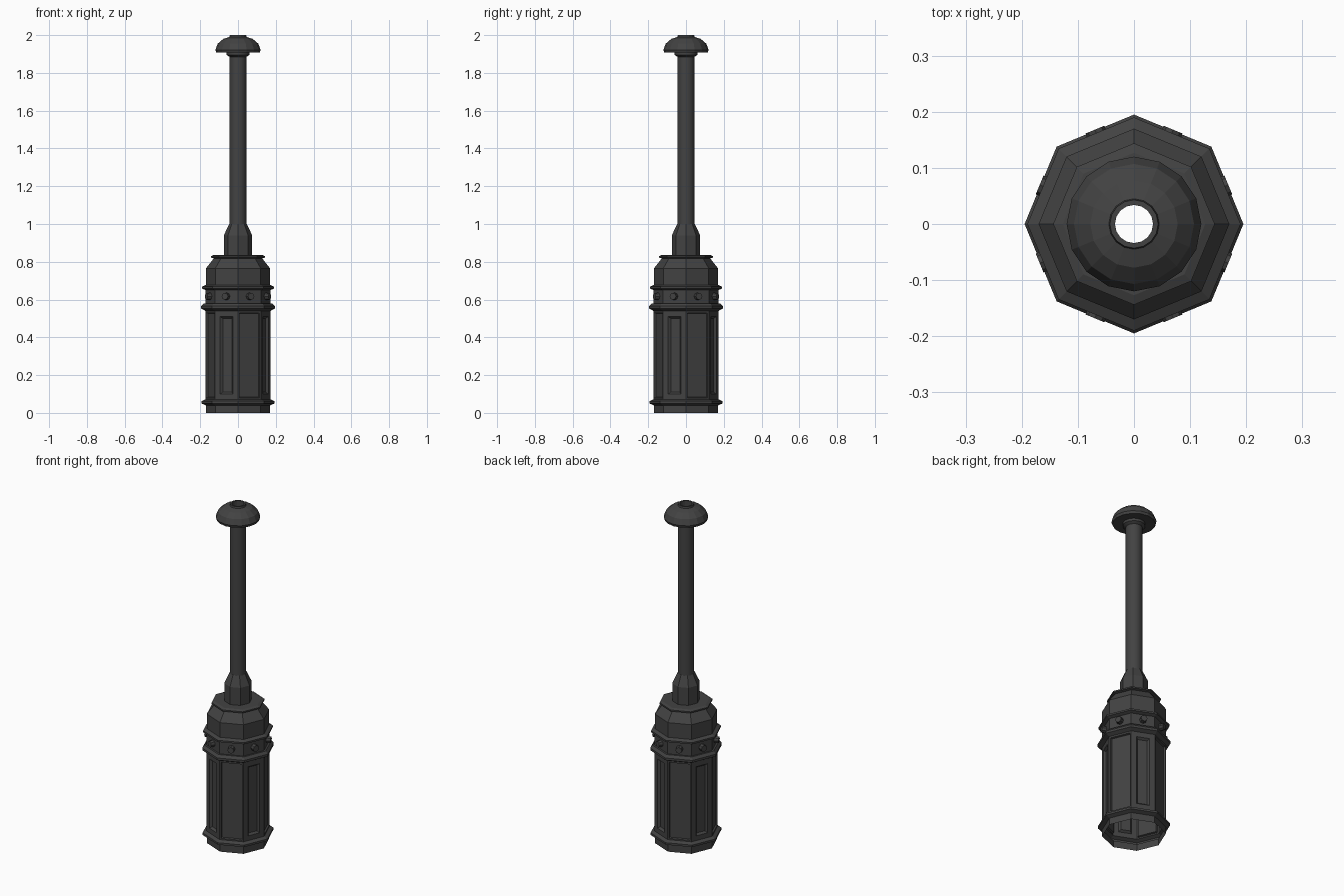
import bpy, bmesh, math
from mathutils import Vector, Matrix

if "Cube" in bpy.data.objects:
    bpy.data.objects.remove(bpy.data.objects["Cube"])

metal = bpy.data.materials.new("dark_grey_metal")
metal.diffuse_color = (0.055, 0.055, 0.055, 1)
metal.use_nodes = True
metal.node_tree.nodes["Principled BSDF"].inputs["Base Color"].default_value = metal.diffuse_color


def finish(name, bm):
    bmesh.ops.remove_doubles(bm, verts=bm.verts, dist=1e-5)
    me = bpy.data.meshes.new(name)
    bm.to_mesh(me)
    bm.free()
    me.materials.append(metal)
    ob = bpy.data.objects.new(name, me)
    bpy.context.collection.objects.link(ob)
    return ob


def lathe(name, profile, sides, smooth=False):
    """Turn (radius, z) points around z into an open shell."""
    bm = bmesh.new()
    rings = []
    for r, z in profile:
        rings.append([bm.verts.new((r * math.cos(2 * math.pi * i / sides),
                                    r * math.sin(2 * math.pi * i / sides), z))
                      for i in range(sides)])
    for a, b in zip(rings, rings[1:]):
        for i in range(sides):
            j = (i + 1) % sides
            bm.faces.new((a[i], a[j], b[j], b[i]))
    for f in bm.faces:
        f.smooth = smooth
    return finish(name, bm)


R = 0.172                       # corner radius of the octagonal body
APO = R * math.cos(math.pi / 8)
HALF = R * math.sin(math.pi / 8)

# Base skirt with its flange
lathe("base_skirt", [(0.17, 0), (0.17, 0.04), (0.193, 0.05),
                     (0.193, 0.062), (R, 0.072)], 8)

# Body walls: alternating narrow and wide recessed panels
bm = bmesh.new()
for k in range(8):
    a = math.radians(22.5 + 45 * k)
    out = Vector((math.cos(a), math.sin(a), 0))
    side = Vector((-math.sin(a), math.cos(a), 0))
    if k % 2:                   # narrow
        w, z0, z1, lip, depth = 0.036, 0.10, 0.51, 0.010, 0.012
    else:                       # wide
        w, z0, z1, lip, depth = 0.058, 0.08, 0.53, 0.003, 0.010
    rings = []
    for hw, lo, hi, d in ((HALF, 0.072, 0.54, 0), (w, z0, z1, 0),
                          (w - lip, z0 + lip, z1 - lip, depth)):
        rings.append([bm.verts.new(out * (APO - d) + side * u + Vector((0, 0, z)))
                      for u, z in ((-hw, lo), (hw, lo), (hw, hi), (-hw, hi))])
    for p, q in zip(rings, rings[1:]):
        for i in range(4):
            j = (i + 1) % 4
            bm.faces.new((p[i], p[j], q[j], q[i]))
    bm.faces.new(rings[-1])
finish("body_panels", bm)

# Collar with two flanges, then the shoulder and top plate
lathe("collar_and_shoulder",
      [(R, 0.54), (0.195, 0.552), (0.195, 0.565), (0.182, 0.58), (0.171, 0.58),
       (0.171, 0.65), (0.19, 0.658), (0.19, 0.668), (0.17, 0.678),
       (0.17, 0.765), (0.128, 0.818), (0.144, 0.822), (0.144, 0.83),
       (0.127, 0.836), (0.075, 0.836)], 8)

# Neck
lathe("neck", [(0.075, 0.83), (0.075, 0.94), (0.047, 1.0), (0.044, 1.0)], 8)

# Long tube with flare under the cap
tube = lathe("tube", [(0.045, 0.95), (0.045, 1.885), (0.06, 1.895), (0.06, 1.912)], 16, True)

# Mushroom cap with open centre
lathe("cap", [(0.055, 1.91), (0.115, 1.908), (0.12, 1.922), (0.107, 1.955),
              (0.078, 1.98), (0.045, 1.99), (0.043, 2.0), (0.034, 2.0),
              (0.034, 1.93)], 16)

# Collar bolts, one on each face
bm = bmesh.new()
for k in range(8):
    a = math.radians(22.5 + 45 * k)
    m = (Matrix.Rotation(a, 4, 'Z') @ Matrix.Translation((0.168, 0, 0.617))
         @ Matrix.Rotation(math.pi / 2, 4, 'Y'))
    bmesh.ops.create_cone(bm, cap_ends=True, segments=8, radius1=0.02,
                          radius2=0.018, depth=0.028, matrix=m)
finish("collar_bolts", bm)

# Keep hard edges on the rounded tube
bpy.ops.object.select_all(action='DESELECT')
tube.select_set(True)
bpy.context.view_layer.objects.active = tube
bpy.ops.object.shade_smooth_by_angle(angle=math.radians(30))
